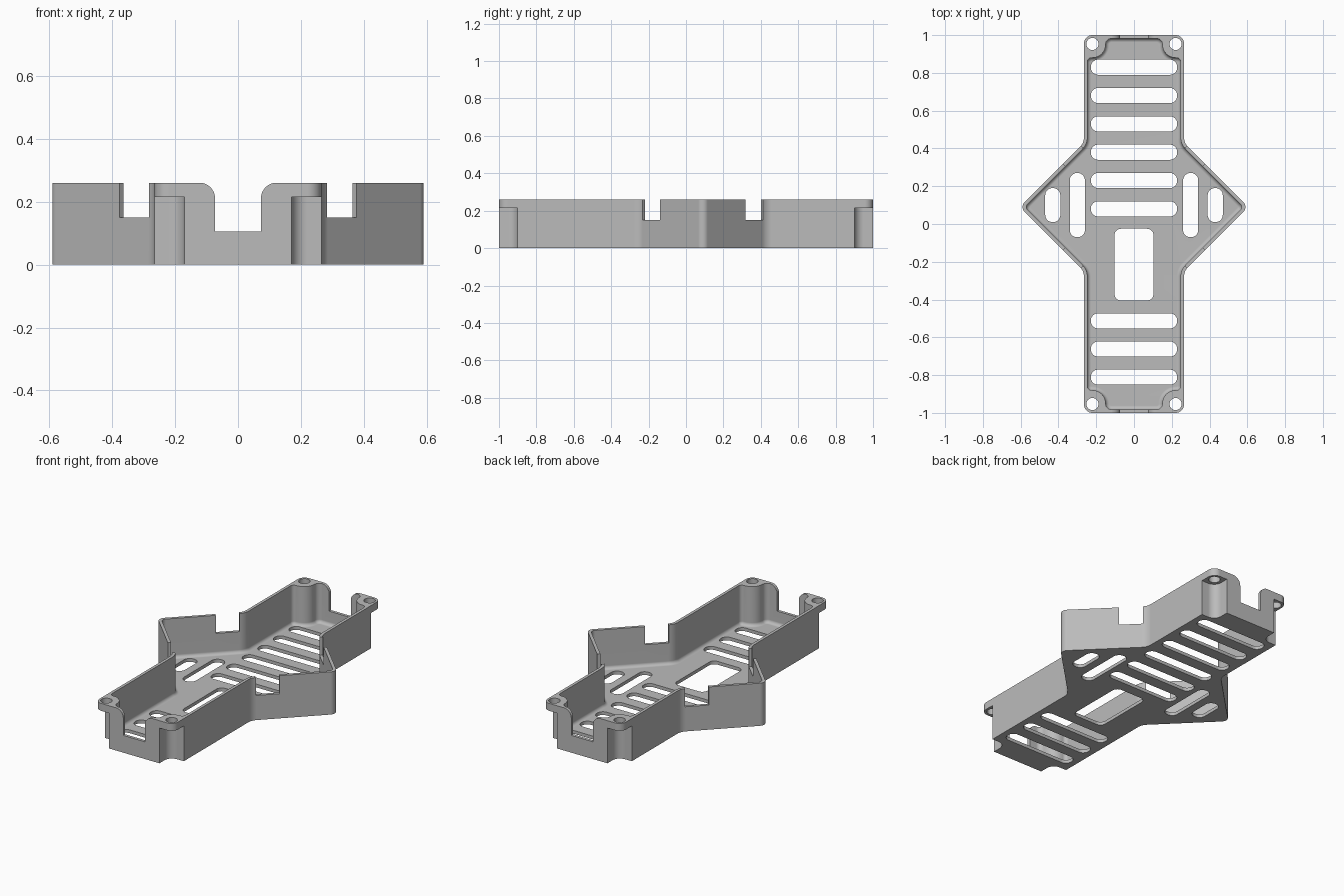
import bpy, bmesh, math
from mathutils import Vector, Matrix

cube = bpy.data.objects.get("Cube")
if cube:
    bpy.data.objects.remove(cube, do_unlink=True)

HEIGHT, FLOOR, WALL, MID = 0.26, 0.02, 0.018, 0.09


def outline(corners, inset=0.0, steps=8):
    """Counter-clockwise corners (x, y, radius) -> rounded loop, optionally inset."""
    pts = [Vector(c[:2]) for c in corners]
    loop = []
    n = len(pts)
    for i, p in enumerate(pts):
        a = (p - pts[i - 1]).normalized()
        b = (pts[(i + 1) % n] - p).normalized()
        na, nb = Vector((-a.y, a.x)), Vector((-b.y, b.x))
        p = p + (na + nb) / (1 + na.dot(nb)) * inset
        turn = a.cross(b)
        side = 1 if turn > 0 else -1
        r = corners[i][2]
        if r == 0:
            loop.append(p)
            continue
        r = max(r - side * inset, 0.003)
        angle = math.atan2(turn, a.dot(b))
        center = p - a * r * math.tan(abs(angle) / 2) + na * side * r
        start = -na * side * r
        for k in range(steps + 1):
            loop.append(center + Matrix.Rotation(angle * k / steps, 2) @ start)
    return loop


def loft(name, layers):
    """Closed solid through (loop, z) layers."""
    bm = bmesh.new()
    rings = [[bm.verts.new((p.x, p.y, z)) for p in loop] for loop, z in layers]
    bm.faces.new(rings[0])
    bm.faces.new(rings[-1])
    for low, high in zip(rings, rings[1:]):
        for i in range(len(low)):
            bm.faces.new((low[i - 1], low[i], high[i], high[i - 1]))
    bmesh.ops.recalc_face_normals(bm, faces=bm.faces[:])
    mesh = bpy.data.meshes.new(name)
    bm.to_mesh(mesh)
    bm.free()
    obj = bpy.data.objects.new(name, mesh)
    bpy.context.collection.objects.link(obj)
    return obj


def prism(name, corners, low, high):
    loop = outline(corners)
    return loft(name, [(loop, low), (loop, high)])


def rect(x, y, w, h, r):
    return [(x - w / 2, y - h / 2, r), (x + w / 2, y - h / 2, r),
            (x + w / 2, y + h / 2, r), (x - w / 2, y + h / 2, r)]


def mirrored(right):
    """Complete a right-hand run of corners with its left-hand mirror."""
    return right + [(-x, y, r) for x, y, r in reversed(right)]


def cut(target, cutter):
    cutter.hide_render = True
    mod = target.modifiers.new("cut", 'BOOLEAN')
    mod.operation, mod.solver, mod.object = 'DIFFERENCE', 'EXACT', cutter
    bpy.context.view_layer.objects.active = target
    bpy.ops.object.modifier_apply(modifier=mod.name)
    bpy.data.objects.remove(cutter, do_unlink=True)


# Outer shell: long body with a diamond across the middle
side, tip = 0.265, 0.605
reach = tip - side
tray = prism("tray", mirrored([
    (side, -1, 0.045), (side, MID - reach, 0.07), (tip, MID, 0.036),
    (side, MID + reach, 0.07), (side, 1, 0.045)]), 0, HEIGHT)

# Cavity: leaves walls and corner bosses, with a rounded floor edge
inner, inner_tip = side - WALL, tip - WALL * math.sqrt(2)
reach = inner_tip - inner
end, boss_x, boss_y = 1 - WALL, 0.15, 0.88
cavity = mirrored([
    (boss_x, -end, 0.03), (boss_x, -boss_y, 0.07), (inner, -boss_y, 0.022),
    (inner, MID - reach, 0.08), (inner_tip, MID, 0.025), (inner, MID + reach, 0.08),
    (inner, boss_y, 0.022), (boss_x, boss_y, 0.07), (boss_x, end, 0.03)])
fillet = 0.02
layers = []
for k in range(6):
    t = k / 5 * math.pi / 2
    layers.append((outline(cavity, fillet * (1 - math.sin(t))),
                   FLOOR + fillet * (1 - math.cos(t))))
layers.append((outline(cavity), HEIGHT + 0.1))
cut(tray, loft("cavity", layers))

# Floor openings: cross slots, side slots and the large window
slots = [rect(0, 0.08 + 0.15 * i, 0.457, 0.08, 0.038) for i in range(6)]
slots += [rect(0, -0.513 - 0.149 * i, 0.457, 0.08, 0.038) for i in range(3)]
slots.append(rect(0, -0.215, 0.207, 0.38, 0.035))
for s in (-1, 1):
    slots.append(rect(s * 0.3, 0.1, 0.08, 0.34, 0.038))
    slots.append(rect(s * 0.43, 0.1, 0.08, 0.18, 0.038))
for shape in slots:
    cut(tray, prism("slot", shape, -0.1, 0.1))

# Corners: screw holes through the tabs and scoops beneath them
for sx in (-1, 1):
    for sy in (-1, 1):
        cut(tray, prism("scoop", rect(sx * 0.27, sy, 0.2, 0.2, 0.05), -0.1, 0.215))
        cut(tray, prism("screw_hole", rect(sx * 0.22, sy * 0.953, 0.064, 0.064, 0.0319),
                        0.1, HEIGHT + 0.1))

# Notches in the four diamond walls
for sx in (-1, 1):
    for sy in (-1, 1):
        notch = prism("wall_notch", rect(0, 0, 0.133, 0.12, 0), 0.15, HEIGHT + 0.1)
        notch.location = (sx * 0.326, MID + sy * 0.272, 0)
        notch.rotation_euler.z = -sx * sy * math.pi / 4
        cut(tray, notch)

# End openings with rounded shoulders, cut along the full length
top = HEIGHT + 0.0005
opening = prism("end_opening", mirrored([
    (0.073, 0.105, 0), (0.073, top, 0.05), (0.14, top, 0), (0.14, 0.35, 0)]), -1.2, 1.2)
opening.rotation_euler.x = math.pi / 2
cut(tray, opening)

# Material and shading
grey = bpy.data.materials.new("plain grey")
grey.use_nodes = True
color = (0.5, 0.5, 0.5, 1)
grey.diffuse_color = color
grey.node_tree.nodes["Principled BSDF"].inputs["Base Color"].default_value = color
tray.data.materials.clear()
tray.data.materials.append(grey)
bpy.ops.object.select_all(action='DESELECT')
tray.select_set(True)
bpy.context.view_layer.objects.active = tray
bpy.ops.object.shade_smooth_by_angle(angle=math.radians(30))
weighted = tray.modifiers.new("even_shading", 'WEIGHTED_NORMAL')
weighted.keep_sharp = True
